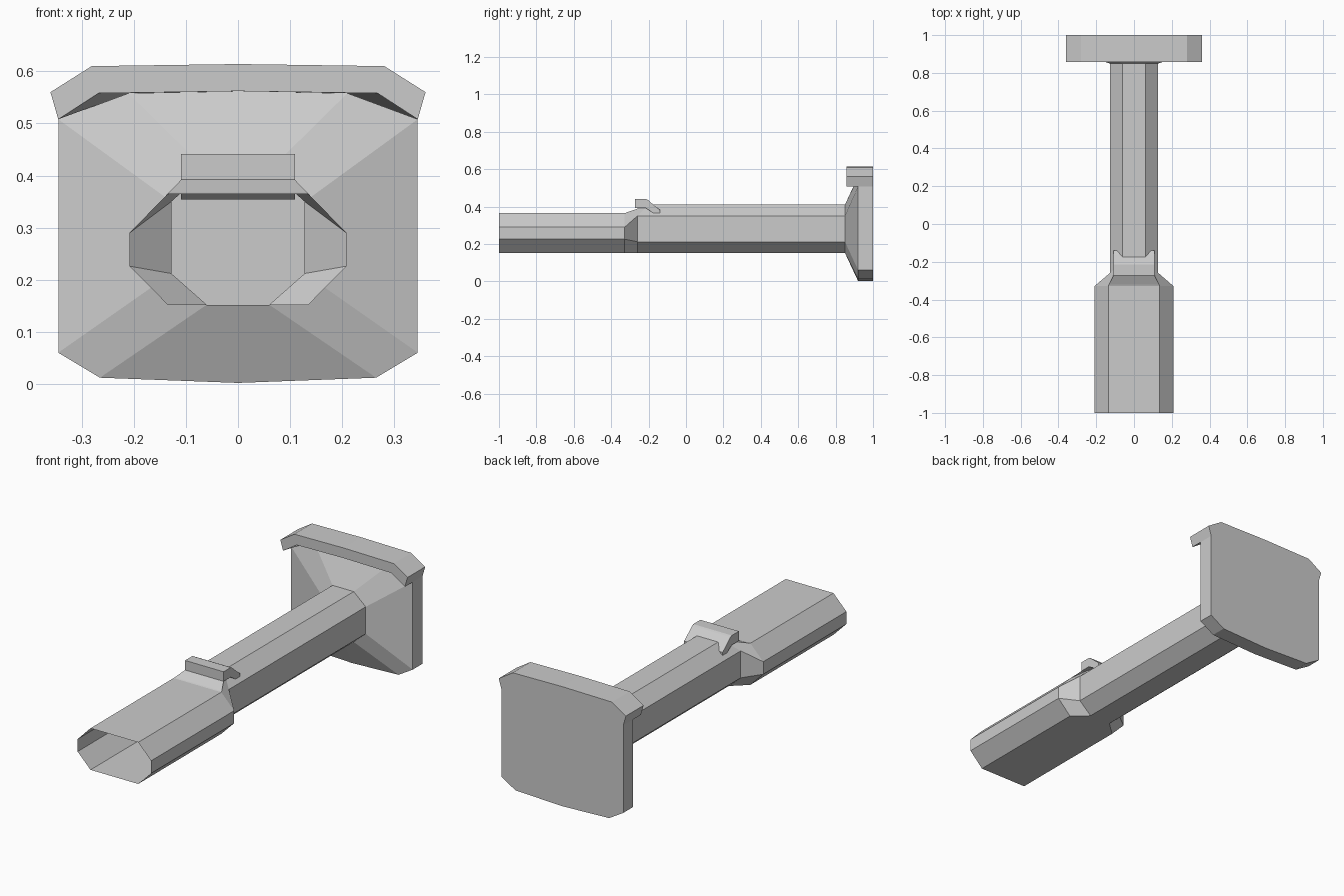
import bpy

if "Cube" in bpy.data.objects:
    bpy.data.objects.remove(bpy.data.objects["Cube"])

def make(name, verts, faces):
    mesh = bpy.data.meshes.new(name)
    mesh.from_pydata(verts, [], faces)
    mesh.update()
    obj = bpy.data.objects.new(name, mesh)
    bpy.context.collection.objects.link(obj)
    return obj

def loft(name, rings, cap_start=False, cap_end=False):
    """Skin equal-length closed rings of 3D points."""
    n = len(rings[0])
    verts = [p for r in rings for p in r]
    faces = [(k*n + i, k*n + (i+1) % n, (k+1)*n + (i+1) % n, (k+1)*n + i)
             for k in range(len(rings) - 1) for i in range(n)]
    if cap_start:
        faces.append(tuple(reversed(range(n))))
    if cap_end:
        faces.append(tuple(range(len(verts) - n, len(verts))))
    return make(name, verts, faces)

def ring(half, ys):
    """Mirror a half section (bottom centre to top centre) across x = 0."""
    if not isinstance(ys, (list, tuple)):
        ys = [ys] * len(half)
    right = [(x, y, z) for (x, z), y in zip(half, ys)]
    return right + [(-x, y, z) for x, y, z in reversed(right[1:-1])]

# half sections: bottom centre, bottom corner, side low, side high, top corner, top centre
wide = [(0, .152), (.135, .152), (.208, .226), (.208, .29), (.135, .365), (0, .365)]
slim = [(0, .152), (.06, .152), (.128, .212), (.128, .35), (.06, .41), (0, .41)]
plate = [(0, .002), (.265, .012), (.345, .06), (.345, .508), (.21, .558), (0, .562)]

# wide sleeve, open at the front
loft("front_sleeve", [
    ring(wide, -1.0),
    ring(wide, -.328),
    ring(slim, [-.26, -.26, -.26, -.26, -.2, -.2])])

# slim shaft
loft("shaft", [ring(slim, [-.26, -.26, -.26, -.26, -.2, -.2]), ring(slim, .85)])

# flared end plate, closed at the back
loft("end_plate", [ring(slim, .85), ring(plate, .92), ring(plate, 1.0)], cap_end=True)

# overhanging lip round the top of the plate
def lip_ring(y, inner_x):
    right = [(0, .562), (inner_x, .558), (.345, .508), (.36, .56), (.281, .61), (0, .614)]
    return ring(right, y)

front, back = lip_ring(.857, .268), lip_ring(1.0, .21)
verts = front + back
n = len(front)
faces = [(i, (i+1) % n, n + (i+1) % n, n + i) for i in range(n)]
for o in (0, n):
    quads = [(0, 1, 4, 5), (1, 2, 3, 4), (0, 5, 6, 9), (9, 6, 7, 8)]
    for q in quads:
        f = tuple(o + i for i in q)
        faces.append(f if o == 0 else f[::-1])
make("plate_lip", verts, faces)

# hooked catch on top of the shaft
catch = [(-.272, .392), (-.215, .392), (-.17, .363), (-.158, .354), (-.14, .363),
         (-.14, .383), (-.165, .402), (-.205, .437), (-.215, .441), (-.272, .441)]
loft("catch", [[(x, y, z) for y, z in catch] for x in (-.109, .109)], True, True)

# ramp from the sleeve up to the catch
make("catch_ramp", [(-.135, -.326, .365), (.135, -.326, .365),
                    (.109, -.272, .392), (-.109, -.272, .392),
                    (.075, -.21, .4), (-.075, -.21, .4)],
     [(0, 1, 2, 3), (3, 2, 4, 5)])
